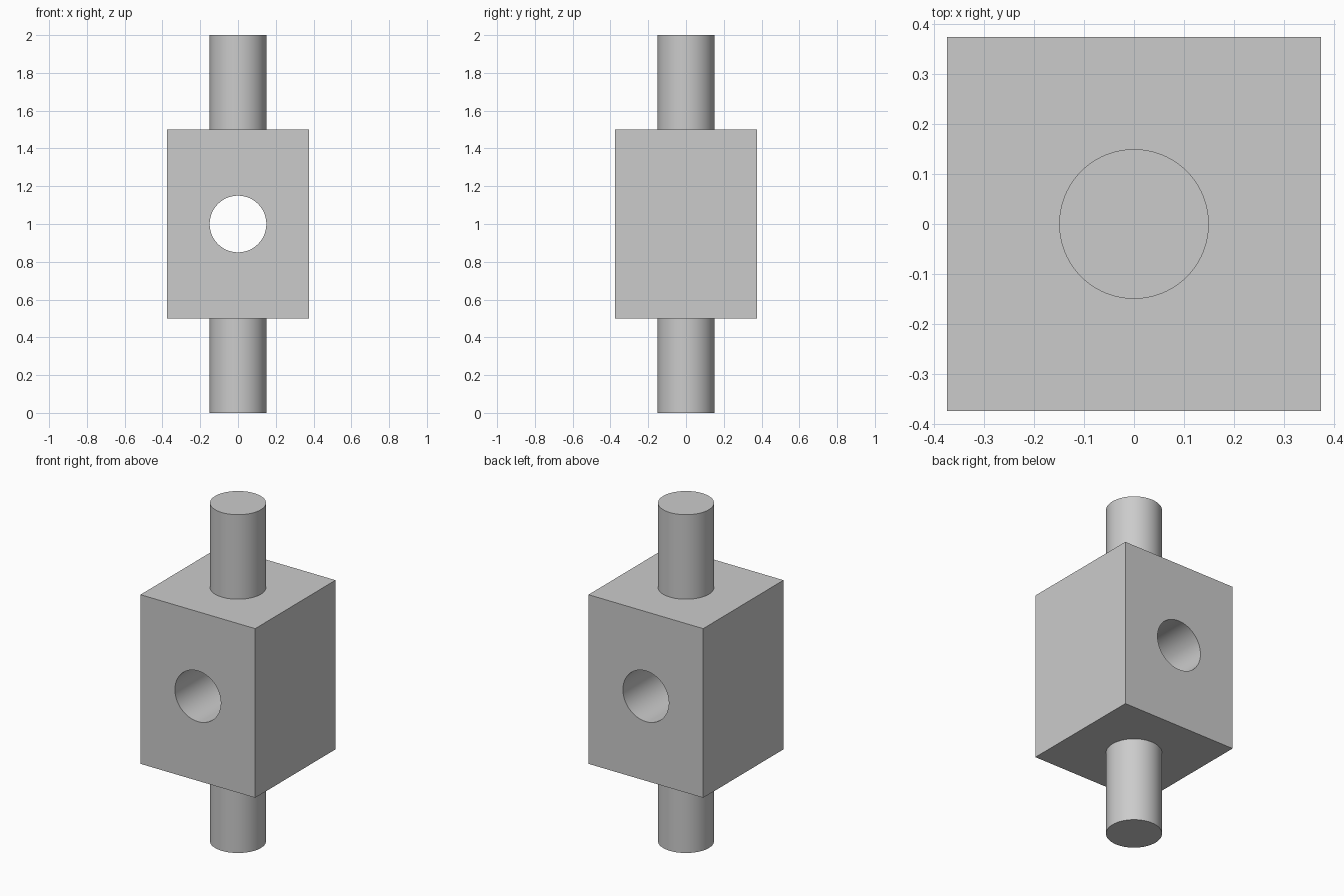
import bpy
from math import radians

BLOCK_WIDTH, BLOCK_HEIGHT = 0.75, 1.0
RADIUS, TOTAL, CENTRE = 0.15, 2.0, 1.0
SINK = 0.01  # how far each shaft is seated in the block

if "Cube" in bpy.data.objects:
    bpy.data.objects.remove(bpy.data.objects["Cube"], do_unlink=True)

grey = bpy.data.materials.new("plain_grey")
grey.use_nodes = True
colour = (0.6, 0.6, 0.6, 1)
grey.diffuse_color = colour
grey.node_tree.nodes["Principled BSDF"].inputs["Base Color"].default_value = colour


def cylinder(name, length, z, tilt=0):
    bpy.ops.mesh.primitive_cylinder_add(
        vertices=96, radius=RADIUS, depth=length,
        location=(0, 0, z), rotation=(tilt, 0, 0))
    obj = bpy.context.object
    obj.name = name
    obj.data.materials.append(grey)
    bpy.ops.object.shade_smooth_by_angle(angle=radians(30))
    return obj


# Shafts above and below the block
shaft_length = (TOTAL - BLOCK_HEIGHT) / 2 + SINK
for name, z in (("lower_shaft", shaft_length / 2),
                ("upper_shaft", TOTAL - shaft_length / 2)):
    cylinder(name, shaft_length, z)

# Central block
bpy.ops.mesh.primitive_cube_add(size=1, location=(0, 0, CENTRE))
block = bpy.context.object
block.name = "block"
block.scale = (BLOCK_WIDTH, BLOCK_WIDTH, BLOCK_HEIGHT)
bpy.ops.object.transform_apply(location=False, rotation=False, scale=True)
block.data.materials.append(grey)

# Round hole bored from front to back
cutter = cylinder("bore_cutter", BLOCK_WIDTH * 2, CENTRE, radians(90))
cutter.hide_render = True
bore = block.modifiers.new("bore", "BOOLEAN")
bore.operation = "DIFFERENCE"
bore.solver = "EXACT"
bore.object = cutter

bpy.ops.object.select_all(action="DESELECT")
block.select_set(True)
bpy.context.view_layer.objects.active = block
bpy.ops.object.modifier_apply(modifier=bore.name)
bpy.data.objects.remove(cutter, do_unlink=True)
bpy.ops.object.shade_smooth_by_angle(angle=radians(30))
